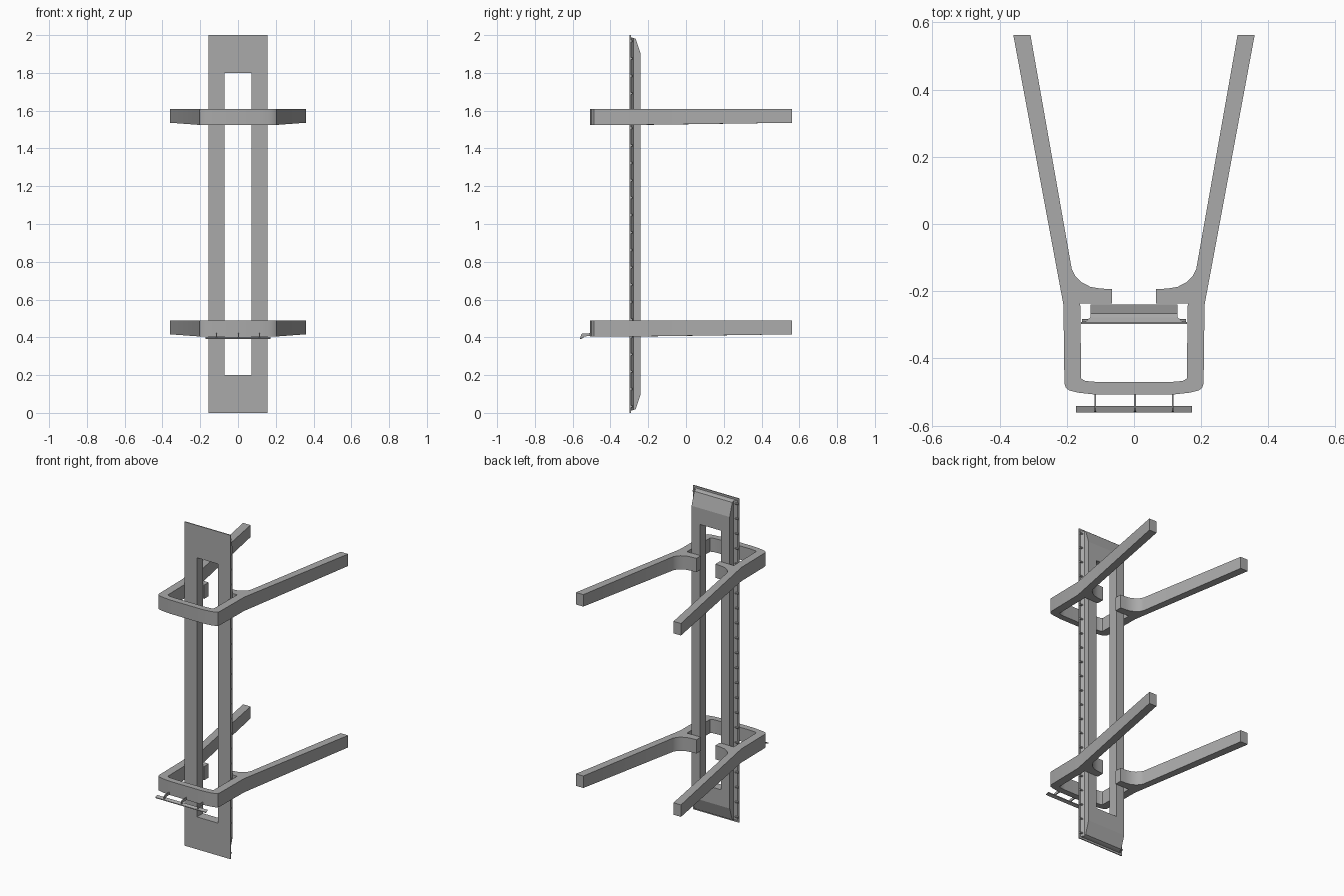
import bpy, bmesh
from mathutils import Matrix

cube = bpy.data.objects.get("Cube")
if cube:
    bpy.data.objects.remove(cube, do_unlink=True)

grey = bpy.data.materials.new("plain_grey")
grey.use_nodes = True
COLOUR = (0.4, 0.4, 0.4, 1)
grey.diffuse_color = COLOUR
grey.node_tree.nodes["Principled BSDF"].inputs["Base Color"].default_value = COLOUR


def finish(name, bm, smooth=False):
    bmesh.ops.recalc_face_normals(bm, faces=bm.faces)
    mesh = bpy.data.meshes.new(name)
    bm.to_mesh(mesh)
    bm.free()
    mesh.materials.append(grey)
    ob = bpy.data.objects.new(name, mesh)
    bpy.context.collection.objects.link(ob)
    if smooth:
        bpy.ops.object.select_all(action='DESELECT')
        ob.select_set(True)
        bpy.context.view_layer.objects.active = ob
        bpy.ops.object.shade_smooth_by_angle(angle=0.5)
    return ob


def extrude(bm, points, offset):
    """Closed prism from a flat outline; returns the moved vertices."""
    face = bm.faces.new([bm.verts.new(p) for p in points])
    geom = bmesh.ops.extrude_face_region(bm, geom=[face], use_keep_orig=True)["geom"]
    moved = [v for v in geom if isinstance(v, bmesh.types.BMVert)]
    bmesh.ops.translate(bm, verts=moved, vec=offset)
    return moved


# Column: rectangular loops lofted around the window, (y, half width, half height)
bm = bmesh.new()
sections = [(-0.298, 0.072, 0.8), (-0.298, 0.157, 1.0), (-0.292, 0.157, 1.0),
            (-0.292, 0.147, 0.988), (-0.278, 0.13, 0.985), (-0.266, 0.13, 0.98),
            (-0.24, 0.13, 0.9), (-0.24, 0.072, 0.8)]
loops = [[bm.verts.new((sx * w, y, 1 + sz * h))
          for sx, sz in ((-1, -1), (1, -1), (1, 1), (-1, 1))]
         for y, w, h in sections]
for i, a in enumerate(loops):
    b = loops[(i + 1) % len(loops)]
    for j in range(4):
        k = (j + 1) % 4
        bm.faces.new((a[j], a[k], b[k], b[j]))
finish("column", bm)

# Small bolts down both flanges
bm = bmesh.new()
for side in (-1, 1):
    for i in range(22):
        place = Matrix.Translation((side * 0.143, -0.288, 0.034 + i * 0.0921))
        bmesh.ops.create_cone(bm, cap_ends=True, segments=8, radius1=0.006,
                              radius2=0.006, depth=0.024,
                              matrix=place @ Matrix.Rotation(1.5708, 4, 'Y'))
finish("flange_bolts", bm)

# Cradles: wrap-around yoke with two splayed arms
inner = [(0.11, -0.47), (0.145, -0.467), (0.157, -0.46), (0.16, -0.237),
         (0.065, -0.237), (0.065, -0.194), (0.1, -0.192), (0.13, -0.187),
         (0.158, -0.172), (0.175, -0.155), (0.185, -0.135), (0.308, 0.562)]
outer = [(0.359, 0.562), (0.21, -0.24), (0.207, -0.475), (0.203, -0.487),
         (0.193, -0.495), (0.165, -0.502), (0.11, -0.508)]


def cradle(name, top):
    bm = bmesh.new()
    right = inner + outer
    # Both halves share one open-ended loop through the front bar
    outline = (inner + outer + [(-x, y) for x, y in reversed(outer)]
               + [(-x, y) for x, y in reversed(inner)])
    lower = extrude(bm, [(x, y, top) for x, y in outline], (0, 0, -0.085))
    for v in lower:
        v.co.z += 0.011 * max(0, v.co.y + 0.2) / 0.76
    bmesh.ops.triangulate(bm, faces=[f for f in bm.faces if len(f.verts) > 4])
    finish(name, bm, smooth=True)


cradle("upper_cradle", 1.61)
cradle("lower_cradle", 0.49)

# Front rail with three thin hooks
bm = bmesh.new()
extrude(bm, [(-0.172, -0.561, 0.39), (-0.172, -0.542, 0.397),
             (-0.172, -0.542, 0.402), (-0.172, -0.561, 0.395)], (0.344, 0, 0))
finish("front_rail", bm)

bm = bmesh.new()
hook = [(-0.505, 0.422), (-0.548, 0.42), (-0.556, 0.415), (-0.56, 0.393),
        (-0.545, 0.398), (-0.54, 0.405), (-0.505, 0.407)]
for x in (-0.115, 0.003, 0.115):
    extrude(bm, [(x - 0.0025, y, z) for y, z in hook], (0.005, 0, 0))
finish("rail_hooks", bm)
